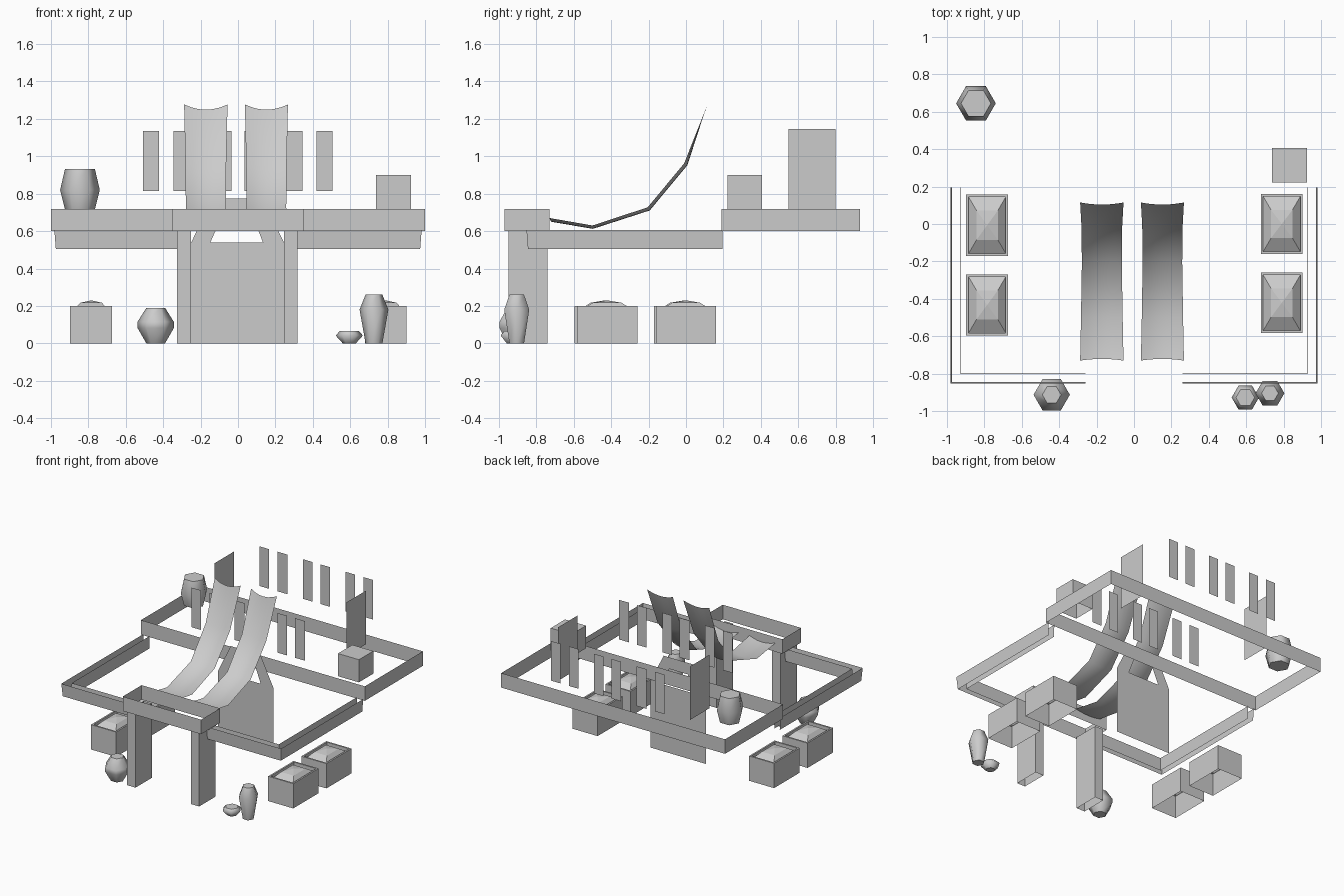
import bpy, math

if "Cube" in bpy.data.objects:
    bpy.data.objects.remove(bpy.data.objects["Cube"])


def add(name, verts, faces, smooth=False):
    me = bpy.data.meshes.new(name)
    me.from_pydata(verts, [], faces)
    me.update()
    ob = bpy.data.objects.new(name, me)
    bpy.context.collection.objects.link(ob)
    if smooth:
        for p in me.polygons:
            p.use_smooth = len(p.vertices) == 4
    return ob


def ribbon(name, path, z0, z1, closed=False, low=None):
    """Vertical wall along a plan path; low = path of the bottom edge."""
    n = len(path)
    verts = [(x, y, z0) for x, y in (low or path)] + [(x, y, z1) for x, y in path]
    faces = [(i, (i + 1) % n, n + (i + 1) % n, n + i) for i in range(n if closed else n - 1)]
    return add(name, verts, faces)


def rect(x0, x1, y0, y1):
    return [(x0, y0), (x1, y0), (x1, y1), (x0, y1)]


def pot(name, x, y, profile):
    """Six-sided lathe with capped ends."""
    verts = [(x + r * math.cos(k * math.pi / 3), y + r * math.sin(k * math.pi / 3), z)
             for r, z in profile for k in range(6)]
    m = len(profile)
    faces = [(j * 6 + k, j * 6 + (k + 1) % 6, j * 6 + 6 + (k + 1) % 6, j * 6 + 6 + k)
             for j in range(m - 1) for k in range(6)]
    faces += [tuple(range(5, -1, -1)), tuple(range(6 * m - 6, 6 * m))]
    add(name, verts, faces, True)


def planter(name, x0, x1, y0, y1):
    """Open box with a rim and a mounded soil top."""
    cx, cy = (x0 + x1) / 2, (y0 + y1) / 2
    verts, r = [], 0.013
    for dx, dy, z in ((0, 0, 0), (0, 0, .2), (r, r, .2), (r, r, .172), (.055, .085, .217)):
        verts += [(x, y, z) for x, y in rect(x0 + dx, x1 - dx, y0 + dy, y1 - dy)]
    verts.append((cx, cy, .23))
    faces = [(j * 4 + k, j * 4 + (k + 1) % 4, j * 4 + 4 + (k + 1) % 4, j * 4 + 4 + k)
             for j in range(4) for k in range(4)]
    faces += [(16 + k, 16 + (k + 1) % 4, 20) for k in range(4)]
    add(name, verts, faces)


def awning(name, x0, x1):
    """Stretched cloth strip: sagging middle, corners pulled out."""
    path = [(-.73, .67, .018), (-.5, .63, .018), (-.205, .727, .02), (-.01, .962, .02), (.115, 1.277, 0)]
    half = [1, .96, .92, .94, 1]
    cols, verts = 6, []
    cx, hw = (x0 + x1) / 2, (x1 - x0) / 2
    for i, (y, z, sag) in enumerate(path):
        a, b = path[max(i - 1, 0)], path[min(i + 1, 4)]
        ty, tz = b[0] - a[0], b[1] - a[1]
        l = math.hypot(ty, tz)
        ty, tz = ty / l, tz / l
        pull = {0: .012, 4: -.03}.get(i, 0)
        for c in range(cols + 1):
            u = c / cols * 2 - 1
            w = 1 - u * u
            verts.append((cx + u * hw * half[i],
                          y + w * (sag * tz + pull * ty),
                          z + w * (-sag * ty + pull * tz)))
    s = cols + 1
    faces = [(i * s + c, i * s + c + 1, i * s + s + c + 1, i * s + s + c)
             for i in range(4) for c in range(cols)]
    add(name, verts, faces, True)


# Parapet rings of the upper house and the porch
ribbon("house_parapet", rect(-1, 1, .19, .93), .6, .717, True)
ribbon("porch_parapet", rect(-.35, .35, -.97, -.73), .6, .717, True)

# Porch pillars
ribbon("left_pillar", rect(-.325, -.25, -.95, -.74), 0, .6, True)
ribbon("right_pillar", rect(.245, .318, -.95, -.74), 0, .6, True)

# Double courtyard wall trims, left and right
for side, s in (("left", -1), ("right", 1)):
    for part, x, y, t in (("outer", .982, -.853, .008), ("inner", .925, -.8, -.003)):
        ribbon(f"{side}_{part}_trim", [(s * x, .195), (s * x, y), (s * .26, y)], .505, .607,
               low=[(s * (x - t), .195), (s * (x - t), y + t), (s * .26, y + t)])

# Door panel with an arched frame above it
ribbon("door_panel", [(-.25, .1), (.245, .1)], 0, .54)
arch_out = [(-.25, .54), (-.135, .773), (.13, .773), (.245, .54)]
arch_in = [(-.148, .54), (-.085, .68), (.08, .68), (.133, .54)]
add("door_arch", [(x, .1, z) for x, z in arch_out + arch_in],
    [(i, i + 1, i + 5, i + 4) for i in range(3)])

# Window slats on the front and back, plain panels on the sides
for wall, y in (("front", .13), ("back", 1.0)):
    for i, x in enumerate((-.465, -.303, -.078, .078, .303, .463)):
        ribbon(f"{wall}_window_{i}", [(x - .043, y), (x + .043, y)], .815, 1.135)
for side, x in (("left", -.595), ("right", .585)):
    ribbon(f"{side}_side_panel", [(x, .547), (x, .8)], .715, 1.147)

# Cloth awnings
awning("left_awning", -.288, -.056)
awning("right_awning", .037, .267)

# Rooftop crate
v = [(x, y, z) for z in (.717, .9) for x, y in rect(.738, .925, .222, .405)]
add("roof_crate", v, [(k, (k + 1) % 4, 4 + (k + 1) % 4, 4 + k) for k in range(4)] + [(4, 5, 6, 7)])

# Pots
pot("roof_jar", -.845, .645, [(.08, .717), (.106, .82), (.08, .932)])
pot("round_vase", -.44, -.913, [(.05, 0), (.097, .082), (.097, .115), (.05, .19)])
pot("bowl", .595, -.928, [(.035, 0), (.073, .042), (.05, .066)])
pot("tall_vase", .727, -.905, [(.045, 0), (.077, .18), (.045, .26)])

# Planters
planter("left_planter_back", -.897, -.673, -.17, .157)
planter("left_planter_front", -.897, -.673, -.595, -.27)
planter("right_planter_back", .678, .902, -.16, .16)
planter("right_planter_front", .678, .902, -.583, -.26)
